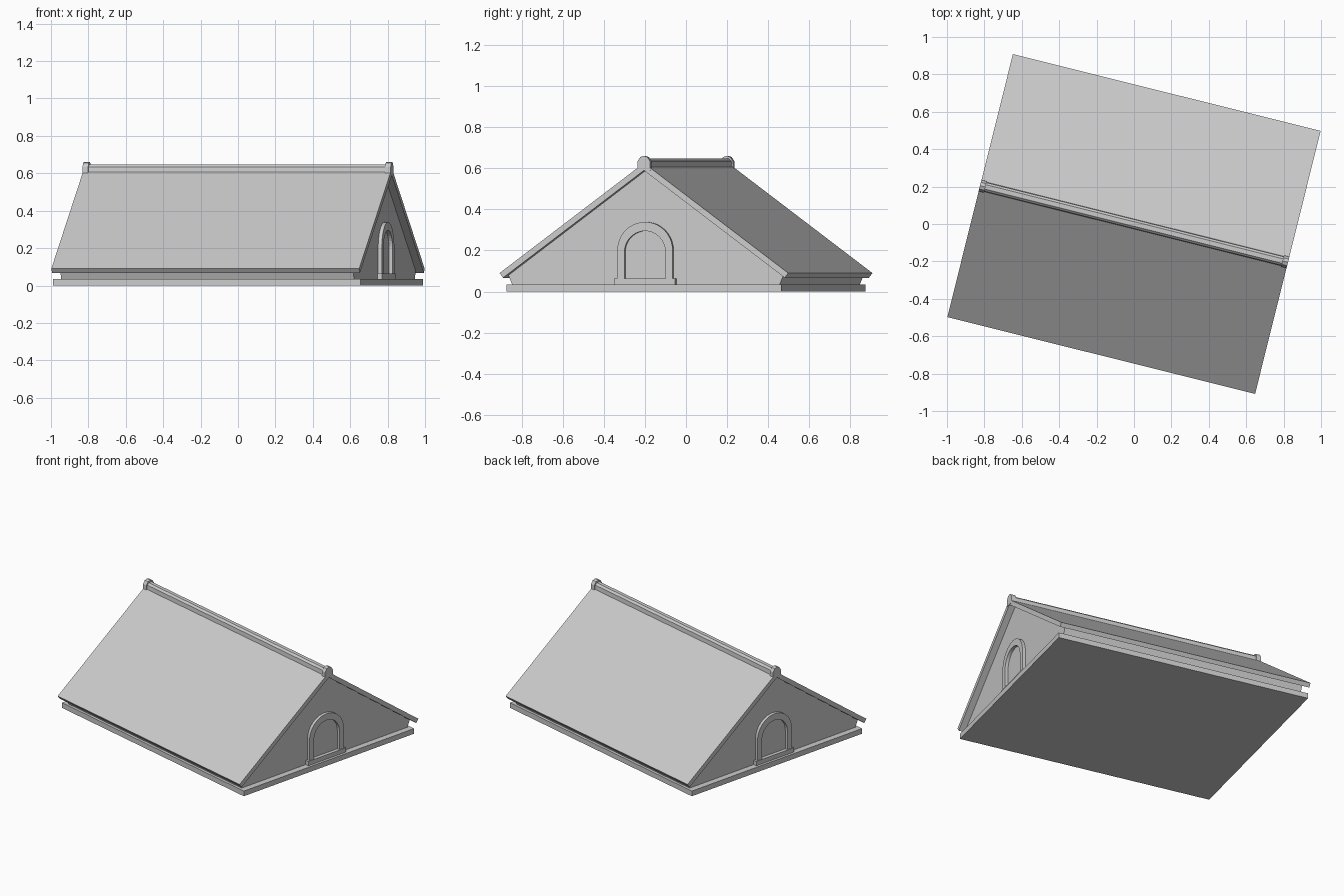
import bpy
import bmesh
from math import radians, cos, sin, pi

cube = bpy.data.objects.get("Cube")
if cube:
    bpy.data.objects.remove(cube)

# One plain material for the whole building
grey = bpy.data.materials.new("light_grey")
grey.use_nodes = True
colour = (0.6, 0.6, 0.6, 1)
grey.diffuse_color = colour
grey.node_tree.nodes["Principled BSDF"].inputs["Base Color"].default_value = colour

YAW = radians(-14)   # the ridge runs at an angle to the x axis
END = 0.848          # half length of roof and base
WALL = 0.807         # half length of the gable block


def extrude(name, profile, start, stop):
    """Extrude a closed (across, height) profile along the ridge direction."""
    bm = bmesh.new()
    a = [bm.verts.new((start, v, z)) for v, z in profile]
    b = [bm.verts.new((stop, v, z)) for v, z in profile]
    bm.faces.new(a)
    bm.faces.new(b[::-1])
    for i in range(len(a)):
        j = (i + 1) % len(a)
        bm.faces.new((a[i], b[i], b[j], a[j]))
    bmesh.ops.recalc_face_normals(bm, faces=bm.faces)
    mesh = bpy.data.meshes.new(name)
    bm.to_mesh(mesh)
    bm.free()
    mesh.materials.append(grey)
    obj = bpy.data.objects.new(name, mesh)
    obj.rotation_euler.z = YAW
    bpy.context.collection.objects.link(obj)
    return obj


def mirrored(half):
    """Complete a half profile, listed from bottom to top, across the centre."""
    return half + [(-v, z) for v, z in reversed(half) if v > 0]


def arch(radius, spring, bottom, steps=20):
    """Outline of a round-headed opening from right foot to left foot."""
    curve = [(radius * cos(pi * i / steps), spring + radius * sin(pi * i / steps))
             for i in range(steps + 1)]
    return [(radius, bottom)] + curve + [(-radius, bottom)]


# Base slab and gabled block
extrude("base_slab", mirrored([(0.69, 0), (0.69, 0.035)]), -END, END)
extrude("gable_block", mirrored([(0.672, 0.035), (0.69, 0.079), (0, 0.59)]), -WALL, WALL)

# Overhanging roof with square-cut eaves
outer = [(0.7245, 0.09), (0, 0.626), (-0.7245, 0.09)]
inner = [(-0.707, 0.067), (0, 0.59), (0.707, 0.067)]
extrude("roof", outer + inner, -END, END)

# Ridge beam
extrude("ridge_beam", mirrored([(0.027, 0.595), (0.024, 0.635), (0.012, 0.647)]), -END, END)

# Ridge end caps and arched gable windows, repeated at both ends
cap = mirrored([(0.032, 0.59), (0.031, 0.635), (0.018, 0.655), (0, 0.661)])
frame = arch(0.139, 0.2, 0.06) + arch(0.103, 0.192, 0.06)[::-1]
sill = mirrored([(0.153, 0.035), (0.153, 0.064)])
for side, label in ((1, "left"), (-1, "right")):
    extrude(label + "_ridge_cap", cap, side * (END - 0.03), side * (END + 0.001))
    extrude(label + "_window_frame", frame, side * (WALL - 0.005), side * (WALL + 0.02))
    extrude(label + "_window_sill", sill, side * (WALL - 0.005), side * (WALL + 0.024))
